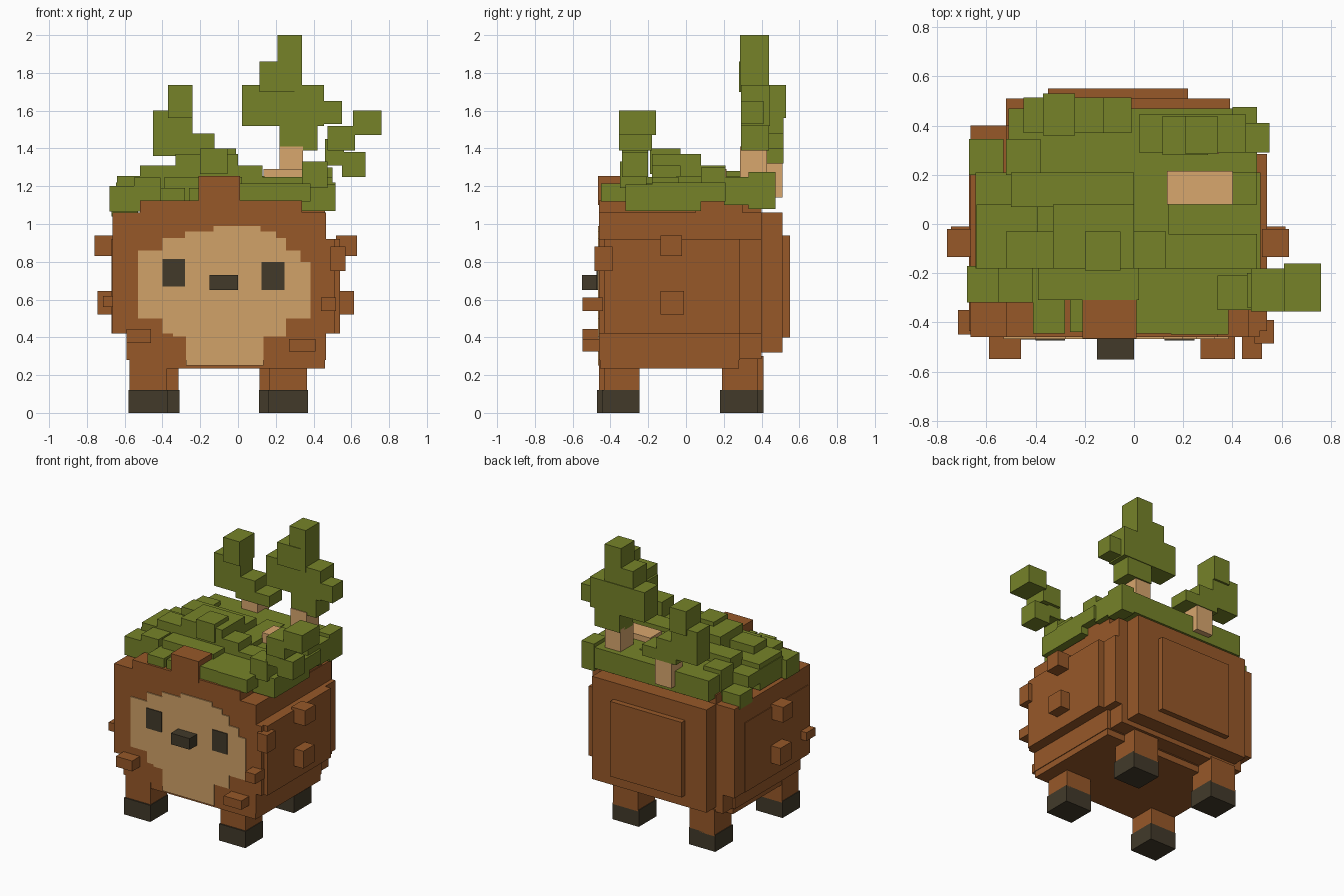
import bpy

default_cube = bpy.data.objects.get("Cube")
if default_cube:
    bpy.data.objects.remove(default_cube, do_unlink=True)


def make_material(name, red, green, blue):
    material = bpy.data.materials.new(name)
    material.use_nodes = True
    colour = (red, green, blue, 1)
    material.diffuse_color = colour
    material.node_tree.nodes["Principled BSDF"].inputs["Base Color"].default_value = colour
    return material


fur = make_material("brown fur", .31, .099, .022)
skin = make_material("tan face", .64, .365, .14)
wood = make_material("pale wood", .69, .385, .155)
moss = make_material("moss green", .18, .226, .022)
dark = make_material("dark hoof", .054, .042, .023)


def box(name, material, x, y, z):
    """Add one block spanning the given ranges on each axis."""
    corners = [(a, b, c) for a in x for b in y for c in z]
    faces = [(0, 1, 3, 2), (4, 6, 7, 5), (0, 4, 5, 1),
             (2, 3, 7, 6), (0, 2, 6, 4), (1, 5, 7, 3)]
    mesh = bpy.data.meshes.new(name)
    mesh.from_pydata(corners, [], faces)
    mesh.materials.append(material)
    block = bpy.data.objects.new(name, mesh)
    bpy.context.collection.objects.link(block)
    return block


# Stepped body
box("belly", fur, x=(-.57, .46), y=(-.455, .28), z=(.235, .45))
box("lower_body", fur, x=(-.59, .465), y=(-.46, .285), z=(.28, .45))
box("lower_rear", fur, x=(-.575, .44), y=(.2, .4), z=(.285, .45))
box("middle_body", fur, x=(-.67, .54), y=(-.435, .285), z=(.42, .92))
box("middle_front", fur, x=(-.665, .51), y=(-.46, -.3), z=(.42, .92))
box("middle_rear", fur, x=(-.665, .495), y=(.2, .4), z=(.42, .92))
box("upper_body", fur, x=(-.665, .465), y=(-.46, .4), z=(.9, 1.06))
box("crown", fur, x=(-.52, .34), y=(-.46, .4), z=(1.04, 1.125))
box("crown_left_step", fur, x=(.3, .46), y=(.05, .3), z=(1.04, 1.125))
box("forehead_tuft", fur, x=(-.21, .01), y=(-.465, -.31), z=(1.1, 1.255))
box("back_panel", fur, x=(-.52, .39), y=(.35, .51), z=(.32, 1.06))
box("back_plate", fur, x=(-.35, .22), y=(.45, .55), z=(.4, .94))

# Fur knobs on the flanks
for side, wall, high, low in (("right", -.66, -.76, -.745), ("left", .52, .63, .615)):
    box(side + "_high_knob", fur, x=sorted((wall, high)), y=(-.135, -.02), z=(.83, .94))
    box(side + "_low_knob", fur, x=sorted((wall, low)), y=(-.135, -.01), z=(.52, .645))

# Fur tufts around the front
box("right_chin_tuft", fur, x=(-.59, -.46), y=(-.548, -.45), z=(.37, .445))
box("left_chin_tuft", fur, x=(.27, .41), y=(-.548, -.45), z=(.325, .39))
box("left_cheek_tuft", fur, x=(.44, .52), y=(-.548, -.44), z=(.54, .61))
box("left_brow_tuft", fur, x=(.49, .57), y=(-.485, -.39), z=(.75, .88))
box("right_cheek_tuft", fur, x=(-.715, -.65), y=(-.45, -.35), z=(.56, .62))

# Legs and hooves
for name, x, y in (("front_right", -.475, -.37), ("front_left", .265, -.345),
                   ("back_left", .215, .28), ("back_right", -.415, .31)):
    box(name + "_leg", fur, x=(x - .1, x + .1), y=(y - .09, y + .1), z=(.11, .3))
    box(name + "_hoof", dark, x=(x - .105, x + .105), y=(y - .1, y + .1), z=(0, .12))

# Face plates, eyes and nose
plate = (-.467, -.459)
box("face_wide", skin, x=(-.53, .385), y=plate, z=(.5, .8))
box("face_brow", skin, x=(-.53, .33), y=plate, z=(.78, .86))
box("face_middle", skin, x=(-.4, .255), y=plate, z=(.42, .925))
box("face_top", skin, x=(-.28, .2), y=plate, z=(.9, .96))
box("face_peak", skin, x=(-.13, .12), y=plate, z=(.9, .99))
box("face_jaw", skin, x=(-.345, .255), y=plate, z=(.405, .45))
box("face_chin", skin, x=(-.275, .135), y=plate, z=(.25, .45))
box("right_eye", dark, x=(-.4, -.28), y=(-.473, -.465), z=(.67, .815))
box("left_eye", dark, x=(.125, .245), y=(-.473, -.465), z=(.65, .8))
box("nose", dark, x=(-.15, 0), y=(-.55, -.46), z=(.65, .73))

# Moss blanket
box("moss_slab", moss, x=(-.645, .515), y=(-.18, .08), z=(1.07, 1.22))
box("moss_rear_slab", moss, x=(-.645, .515), y=(.07, .21), z=(1.12, 1.22))
box("moss_back_slab", moss, x=(-.51, .5), y=(.2, .47), z=(1.1, 1.25))
box("moss_back_right", moss, x=(-.67, -.53), y=(.2, .345), z=(1.04, 1.14))
box("moss_back_right_step", moss, x=(-.52, -.38), y=(.2, .345), z=(1.1, 1.28))
box("moss_front_right", moss, x=(-.68, -.52), y=(-.32, -.17), z=(1.065, 1.2))
box("moss_front_right_step", moss, x=(-.55, -.41), y=(-.32, -.17), z=(1.12, 1.245))
box("moss_front_right_lip", moss, x=(-.41, -.28), y=(-.445, -.17), z=(1.12, 1.19))
box("moss_front_right_strip", moss, x=(-.26, -.21), y=(-.44, -.17), z=(1.12, 1.19))
box("moss_front_centre", moss, x=(-.39, .02), y=(-.31, -.17), z=(1.1, 1.25))
box("moss_front_left", moss, x=(.01, .36), y=(-.445, -.17), z=(1.12, 1.215))
box("moss_front_left_fringe", moss, x=(.15, .385), y=(-.45, -.32), z=(1.12, 1.215))
box("moss_front_left_side", moss, x=(.33, .515), y=(-.32, -.17), z=(1.07, 1.21))

# Moss mounds
box("moss_right_step", moss, x=(-.64, -.39), y=(-.18, .08), z=(1.15, 1.255))
box("moss_right_mound", moss, x=(-.52, .13), y=(-.18, -.03), z=(1.2, 1.31))
box("moss_ridge", moss, x=(-.33, 0), y=(-.18, .08), z=(1.2, 1.37))
box("moss_peak", moss, x=(-.2, -.055), y=(-.19, -.03), z=(1.265, 1.4))
box("moss_rear_mound", moss, x=(-.5, 0), y=(.07, .21), z=(1.2, 1.31))
box("moss_left_mound", moss, x=(0, .14), y=(-.05, .33), z=(1.2, 1.255))
box("moss_left_step", moss, x=(.12, .5), y=(-.18, -.04), z=(1.2, 1.25))
box("moss_left_rear", moss, x=(.4, .5), y=(.08, .21), z=(1.2, 1.3))
box("moss_left_corner", moss, x=(.4, .5), y=(.33, .475), z=(1.08, 1.275))
box("moss_log", wood, x=(.135, .4), y=(.08, .215), z=(1.2, 1.29))

# Right antler with its stalk
box("right_antler_stalk", wood, x=(-.24, -.11), y=(.38, .51), z=(1.14, 1.38))
box("right_antler_base", moss, x=(-.28, -.125), y=(.37, .515), z=(1.36, 1.48))
box("right_antler_lobe", moss, x=(-.28, -.01), y=(.37, .515), z=(1.32, 1.4))
box("right_antler_branch", moss, x=(-.45, -.24), y=(.37, .515), z=(1.36, 1.6))
box("right_antler_tip", moss, x=(-.37, -.24), y=(.36, .53), z=(1.56, 1.735))

# Left antler with its stalk
box("left_antler_stalk", wood, x=(.22, .345), y=(.285, .43), z=(1.2, 1.41))
box("left_antler_base", moss, x=(.22, .42), y=(.29, .44), z=(1.39, 1.55))
box("left_antler_crossbar", moss, x=(.02, .455), y=(.29, .445), z=(1.52, 1.735))
box("left_antler_side", moss, x=(.43, .55), y=(.29, .41), z=(1.53, 1.65))
box("left_antler_shoulder", moss, x=(.115, .3), y=(.28, .44), z=(1.7, 1.86))
box("left_antler_tip", moss, x=(.21, .34), y=(.285, .44), z=(1.7, 2))

# Sprig on the left front
box("sprig_base", moss, x=(.34, .475), y=(-.35, -.21), z=(1.19, 1.33))
box("sprig_link", moss, x=(.46, .56), y=(-.34, -.2), z=(1.31, 1.45))
box("sprig_stem", moss, x=(.475, .62), y=(-.355, -.18), z=(1.39, 1.52))
box("sprig_tip", moss, x=(.61, .76), y=(-.355, -.16), z=(1.47, 1.6))
box("sprig_low_bud", moss, x=(.55, .675), y=(-.34, -.2), z=(1.25, 1.38))
